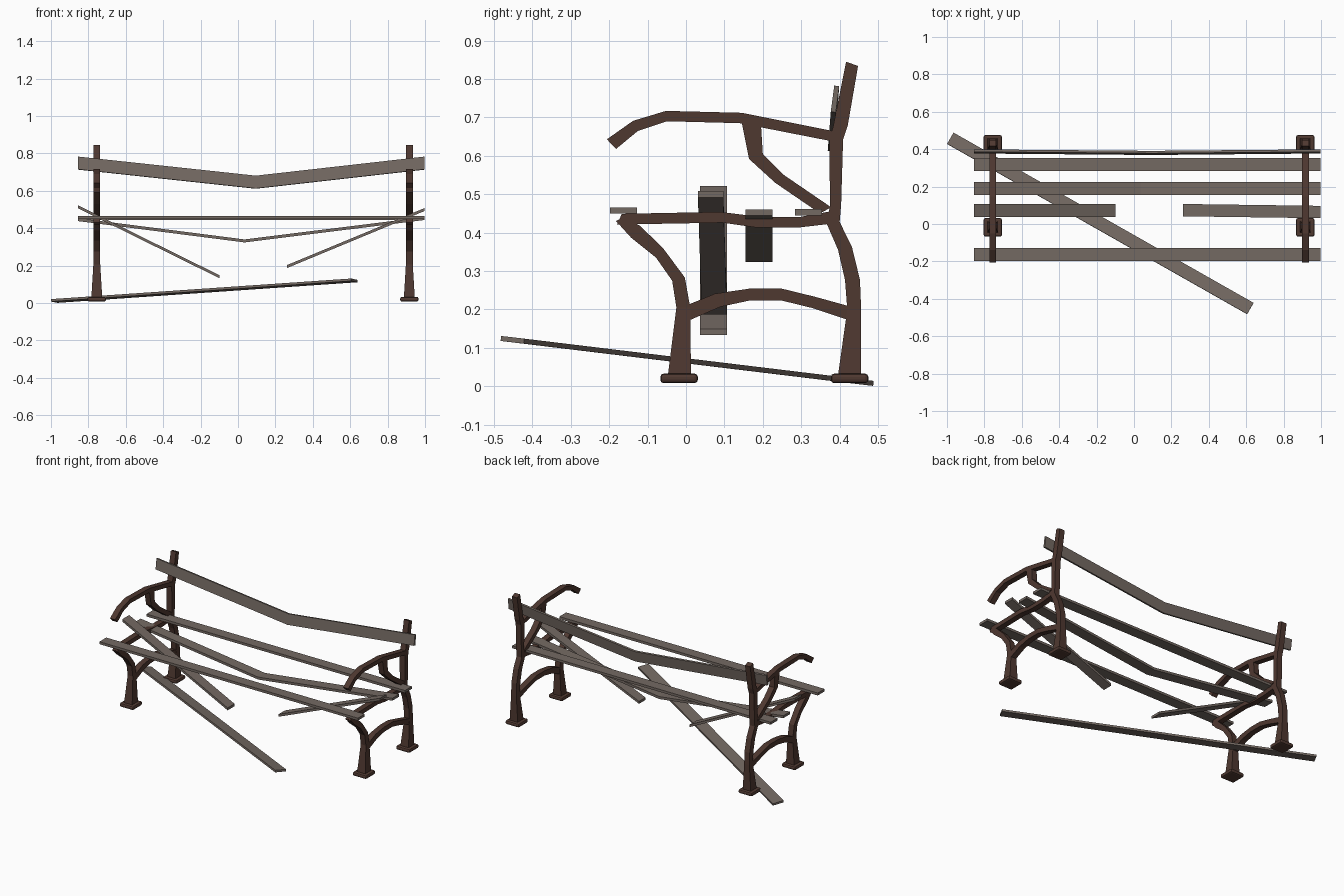
import bpy, bmesh
from mathutils import Vector

if "Cube" in bpy.data.objects:
    bpy.data.objects.remove(bpy.data.objects["Cube"])


def material(name, rgb):
    m = bpy.data.materials.new(name)
    m.diffuse_color = (*rgb, 1)
    m.use_nodes = True
    m.node_tree.nodes["Principled BSDF"].inputs["Base Color"].default_value = m.diffuse_color
    return m


IRON = material("rusty iron", (0.078, 0.040, 0.030))
WOOD = material("weathered wood", (0.175, 0.143, 0.124))


def loft(name, rings, mat):
    """Closed solid through a row of equal rings of points."""
    bm = bmesh.new()
    vs = [[bm.verts.new(p) for p in r] for r in rings]
    for a, b in zip(vs, vs[1:]):
        for i in range(len(a)):
            j = (i + 1) % len(a)
            bm.faces.new((a[i], a[j], b[j], b[i]))
    bm.faces.new(vs[0])
    bm.faces.new(vs[-1])
    bmesh.ops.recalc_face_normals(bm, faces=bm.faces)
    me = bpy.data.meshes.new(name)
    bm.to_mesh(me)
    bm.free()
    me.materials.append(mat)
    ob = bpy.data.objects.new(name, me)
    bpy.context.collection.objects.link(ob)
    return ob


def bar(name, x, pairs, foot_flare=False):
    """Cast bar given as pairs of (y, z) edge points, in the plane x."""
    rings = []
    for k, (y0, z0, y1, z1) in enumerate(pairs):
        h = 0.029 if foot_flare and k == 0 else 0.0185
        rings.append([(x - h, y0, z0), (x + h, y0, z0), (x + h, y1, z1), (x - h, y1, z1)])
    return loft(name, rings, IRON)


def plank(name, path, side, thick):
    """Board along a path, with constant width and thickness vectors."""
    s, t = Vector(side) / 2, Vector(thick) / 2
    rings = []
    for p in path:
        p = Vector(p)
        rings.append([p - s - t, p + s - t, p + s + t, p - s + t])
    return loft(name, rings, WOOD)


# Outlines of the cast end frame
FRONT_LEG = [(-.047, .03, .013, .03), (-.025, .205, .011, .205), (-.036, .275, -.003, .283),
             (-.078, .335, -.060, .360), (-.143, .387, -.120, .418), (-.182, .430, -.165, .440)]
BACK_POST = [(.396, .03, .456, .03), (.420, .20, .456, .20), (.414, .277, .453, .277),
             (.396, .355, .432, .363), (.367, .422, .400, .428), (.375, .473, .404, .473),
             (.373, .645, .409, .642), (.383, .675, .421, .678), (.417, .845, .448, .834)]
SEAT_RAIL = [(-.167, .449, -.180, .421), (.089, .454, .094, .426), (.193, .441, .185, .413),
             (.297, .441, .290, .413), (.385, .457, .385, .424)]
ARM = [(-.206, .643, -.182, .618), (-.138, .691, -.125, .665), (-.052, .717, -.050, .690),
       (.146, .712, .140, .685), (.385, .664, .385, .637)]
ARM_BRACE = [(.144, .692, .195, .684), (.164, .592, .200, .605), (.232, .530, .255, .550),
             (.349, .450, .378, .466)]
STRETCHER = [(0, .210, 0, .168), (.075, .241, .090, .207), (.164, .254, .164, .223),
             (.250, .254, .250, .223), (.336, .233, .328, .204), (.430, .207, .430, .170)]

# Two cast end frames
for tag, x in (("left", -0.755), ("right", 0.916)):
    bar(tag + "_front_leg", x, FRONT_LEG, True)
    bar(tag + "_back_post", x, BACK_POST, True)
    bar(tag + "_seat_rail", x, SEAT_RAIL)
    bar(tag + "_arm", x, ARM)
    bar(tag + "_arm_brace", x, ARM_BRACE)
    bar(tag + "_stretcher", x, STRETCHER)
    # Foot pads with softened edges
    for part, y in (("front", -0.018), ("back", 0.426)):
        h = 0.049
        pad = loft(f"{tag}_{part}_foot", [[(x - h, y - h, z), (x + h, y - h, z),
                   (x + h, y + h, z), (x - h, y + h, z)] for z in (.008, .033)], IRON)
        bev = pad.modifiers.new("bevel", "BEVEL")
        bev.width, bev.segments = 0.009, 2

# Seat planks: two whole, one sagging, one snapped in two
L, R = -0.855, 0.998
FLAT, UP = (0, .07, 0), (0, 0, .016)
plank("front_seat_plank", [(L, -.163, .458), (R, -.163, .458)], FLAT, UP)
plank("rear_seat_plank", [(L, .319, .453), (R, .319, .453)], FLAT, UP)
plank("cracked_seat_plank", [(L, .190, .446), (.035, .190, .332), (R, .190, .452)], FLAT, UP)
plank("snapped_plank_left", [(L, .072, .514), (-.10, .072, .141)], FLAT, UP)
plank("snapped_plank_right", [(.262, .074, .195), (R, .064, .500)], (0, .066, 0), UP)

# Cracked backrest plank, leaning with the posts
plank("backrest_plank", [(L, .388, .748), (.095, .380, .646), (R, .388, .748)],
      (0, .009, .068), (0, .013, -.002))

# Fallen plank lying across the ground
plank("fallen_plank", [(-.982, .458, .011), (.622, -.452, .121)],
      (.034, .060, -.007), (0, .0015, .013))
